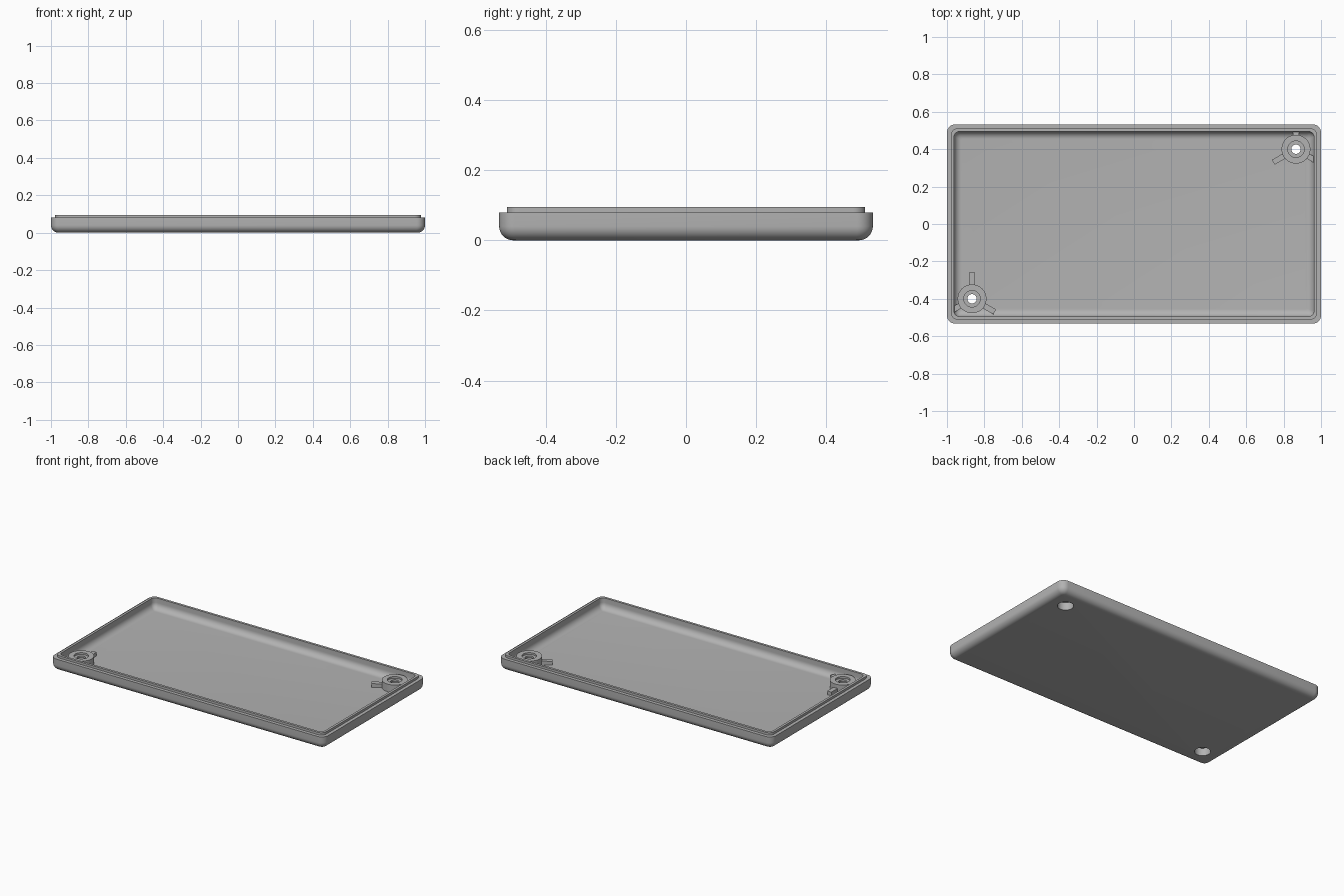
import bpy, bmesh, math
from mathutils import Matrix, Vector

if "Cube" in bpy.data.objects:
    bpy.data.objects.remove(bpy.data.objects["Cube"])

grey = bpy.data.materials.new("plain grey")
grey.use_nodes = True
COLOUR = (0.45, 0.45, 0.45, 1)
grey.diffuse_color = COLOUR
grey.node_tree.nodes["Principled BSDF"].inputs["Base Color"].default_value = COLOUR

HALF_X, HALF_Y = 1.0, 0.533
FLOOR, BORE = 0.025, 0.048
BOSSES = {"left_back": (0.866, 0.4), "right_front": (-0.866, -0.4)}


def make(name, bm):
    bmesh.ops.recalc_face_normals(bm, faces=bm.faces)
    mesh = bpy.data.meshes.new(name)
    bm.to_mesh(mesh)
    bm.free()
    mesh.materials.append(grey)
    ob = bpy.data.objects.new(name, mesh)
    bpy.context.collection.objects.link(ob)
    return ob


def smooth(ob):
    bpy.ops.object.select_all(action="DESELECT")
    ob.select_set(True)
    bpy.context.view_layer.objects.active = ob
    bpy.ops.object.shade_smooth_by_angle(angle=math.radians(35))


def bridge(bm, a, b):
    for i in range(len(a)):
        j = (i + 1) % len(a)
        bm.faces.new((a[i], a[j], b[j], b[i]))


def rounded_loop(bm, inset, z, radius, steps=8):
    """Rounded rectangle, inset from the outer wall."""
    verts = []
    for k, (sx, sy) in enumerate([(1, 1), (-1, 1), (-1, -1), (1, -1)]):
        cx = sx * (HALF_X - inset - radius)
        cy = sy * (HALF_Y - inset - radius)
        for i in range(steps + 1):
            a = math.pi / 2 * (k + i / steps)
            verts.append(bm.verts.new((cx + radius * math.cos(a), cy + radius * math.sin(a), z)))
    return verts


def cylinder(name, x, y, radius, z0, z1):
    bm = bmesh.new()
    bmesh.ops.create_cone(bm, cap_ends=True, segments=48, radius1=radius, radius2=radius,
                          depth=z1 - z0, matrix=Matrix.Translation((x, y, (z0 + z1) / 2)))
    return make(name, bm)


# Tray: rounded underside, stepped rim with a raised lip, filleted hollow
R = 0.04
ARC = [math.pi / 2 * i / 8 for i in range(9)]
profile = [(R - R * math.sin(a), R - R * math.cos(a), 0.045 - 0.9 * (R - R * math.sin(a))) for a in ARC]
profile += [(0, 0.08, 0.045), (0.022, 0.08, 0.035), (0.022, 0.095, 0.035), (0.038, 0.095, 0.03)]
profile += [(0.038 + R - R * math.cos(a), FLOOR + R - R * math.sin(a),
             0.03 - 0.6 * (R - R * math.cos(a))) for a in ARC]
bm = bmesh.new()
loops = [rounded_loop(bm, *p) for p in profile]
for a, b in zip(loops, loops[1:]):
    bridge(bm, a, b)
bm.faces.new(loops[0])
bm.faces.new(loops[-1])
tray = make("tray", bm)

# Screw holes through the floor
for name, (x, y) in BOSSES.items():
    cutter = cylinder("hole_cutter_" + name, x, y, BORE, -0.05, 0.06)
    cutter.hide_render = True
    mod = tray.modifiers.new("screw hole", "BOOLEAN")
    mod.operation, mod.solver, mod.object = "DIFFERENCE", "EXACT", cutter
    bpy.context.view_layer.objects.active = tray
    bpy.ops.object.modifier_apply(modifier=mod.name)
    bpy.data.objects.remove(cutter)
smooth(tray)

# Screw bosses: turned profile with a top recess, through hole and lower bore
RING = [(0.077, 0.02), (0.077, 0.075), (0.044, 0.075), (0.044, 0.063),
        (0.025, 0.063), (0.025, 0.05), (BORE, 0.05), (BORE, 0.02)]
for name, (x, y) in BOSSES.items():
    bm = bmesh.new()
    rings = []
    for r, z in RING:
        rings.append([bm.verts.new((x + r * math.cos(math.tau * i / 48),
                                    y + r * math.sin(math.tau * i / 48), z)) for i in range(48)])
    for i, ring in enumerate(rings):
        bridge(bm, ring, rings[(i + 1) % len(rings)])
    smooth(make("screw_boss_" + name, bm))

    # Three ribs around each boss, stopped inside the tray wall
    for n, angle in enumerate((90, 210, 330)):
        a = math.radians(angle)
        c, s = math.cos(a), math.sin(a)
        length = 0.14
        if c * x > 0.01:
            length = min(length, (0.975 - abs(x)) / abs(c))
        if s * y > 0.01:
            length = min(length, (0.51 - abs(y)) / abs(s))
        start = 0.06
        bm = bmesh.new()
        bmesh.ops.create_cube(bm, size=1)
        bmesh.ops.scale(bm, vec=Vector((length - start, 0.03, 0.03)), verts=bm.verts)
        bmesh.ops.translate(bm, vec=((length + start) / 2, 0, 0.035), verts=bm.verts)
        bmesh.ops.transform(bm, matrix=Matrix.Translation((x, y, 0)) @ Matrix.Rotation(a, 4, "Z"),
                            verts=bm.verts)
        make(f"rib_{name}_{n + 1}", bm)
